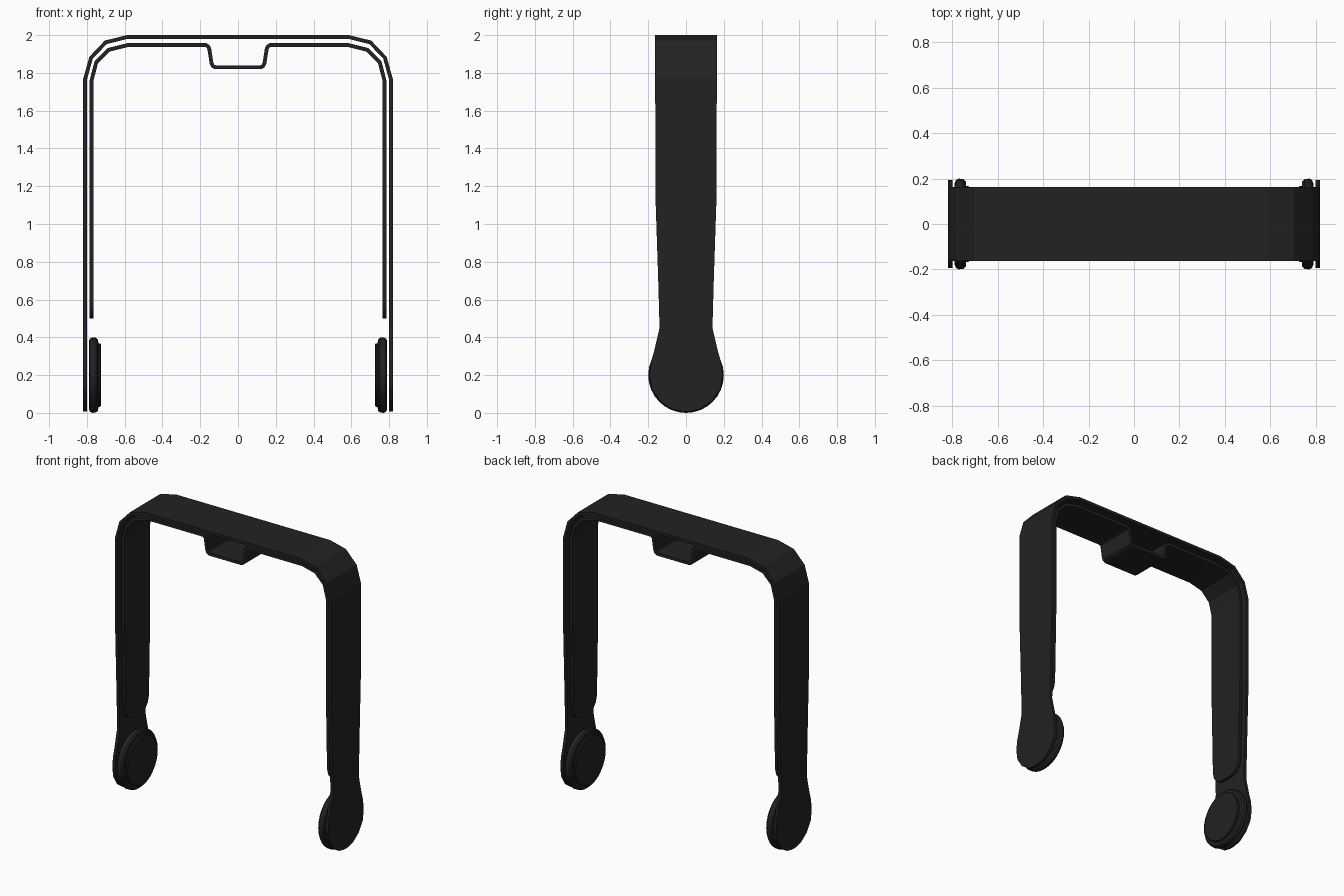
import bpy, bmesh, math

cube = bpy.data.objects.get("Cube")
if cube:
    bpy.data.objects.remove(cube)

mat = bpy.data.materials.new("charcoal black")
mat.use_nodes = True
colour = (0.016, 0.016, 0.016, 1)
mat.diffuse_color = colour
mat.node_tree.nodes["Principled BSDF"].inputs["Base Color"].default_value = colour


def finish(bm, name):
    bmesh.ops.recalc_face_normals(bm, faces=bm.faces)
    mesh = bpy.data.meshes.new(name)
    bm.to_mesh(mesh)
    bm.free()
    mesh.materials.append(mat)
    obj = bpy.data.objects.new(name, mesh)
    bpy.context.collection.objects.link(obj)
    return obj


def band(name, half_path, thickness):
    """Strip following (x, z, half width) rows, mirrored across x = 0."""
    rows = half_path + [(-x, z, w) for x, z, w in reversed(half_path)]
    bm = bmesh.new()
    pairs = [[bm.verts.new((x, s * w, z)) for s in (-1, 1)] for x, z, w in rows]
    for a, b in zip(pairs, pairs[1:]):
        bm.faces.new((a[0], a[1], b[1], b[0]))
    obj = finish(bm, name)
    solid = obj.modifiers.new("thickness", "SOLIDIFY")
    solid.thickness = thickness
    solid.offset = 0
    solid.use_even_offset = True
    return obj


# Outer frame: rounded foot plates, tapered legs and faceted corners
outer = [(0.81, z, w) for z, w in (
    (0.008, 0.02), (0.02, 0.075), (0.065, 0.14), (0.13, 0.182), (0.2, 0.193),
    (0.27, 0.185), (0.33, 0.168), (0.45, 0.14), (0.7, 0.147), (1.15, 0.162))]
outer += [(x, z, 0.163) for x, z in (
    (0.81, 1.765), (0.778, 1.88), (0.7, 1.962), (0.585, 1.99))]
band("outer_frame", outer, 0.02)

# Inner liner: rounded leg ends and a dropped channel in the middle
liner = [(0.775, z, w) for z, w in (
    (0.5, 0.05), (0.515, 0.09), (0.545, 0.115), (0.59, 0.127), (1.15, 0.14))]
liner += [(x, z, 0.14) for x, z in (
    (0.775, 1.76), (0.751, 1.855), (0.685, 1.922), (0.585, 1.947),
    (0.17, 1.947), (0.158, 1.94), (0.152, 1.927),
    (0.14, 1.85), (0.134, 1.837), (0.122, 1.83))]
band("inner_liner", liner, 0.02)

# Round cushions inside each foot, turned from a (radius, x) profile
profile = [(0, 0.79), (0.18, 0.79), (0.194, 0.784), (0.2, 0.772), (0.198, 0.752),
           (0.188, 0.741), (0.168, 0.739), (0.168, 0.73), (0.162, 0.725), (0, 0.725)]
for side, label in ((1, "left"), (-1, "right")):
    bm = bmesh.new()
    verts = [bm.verts.new((side * x, 0, r + 0.2)) for r, x in profile]
    edges = [bm.edges.new(pair) for pair in zip(verts, verts[1:])]
    bmesh.ops.spin(bm, geom=verts + edges, cent=(0, 0, 0.2), axis=(1, 0, 0),
                   angle=math.tau, steps=32, use_merge=True)
    bmesh.ops.remove_doubles(bm, verts=bm.verts, dist=0.0001)
    cushion = finish(bm, label + "_cushion")
    bpy.ops.object.select_all(action="DESELECT")
    cushion.select_set(True)
    bpy.context.view_layer.objects.active = cushion
    bpy.ops.object.shade_smooth_by_angle(angle=math.radians(30))
